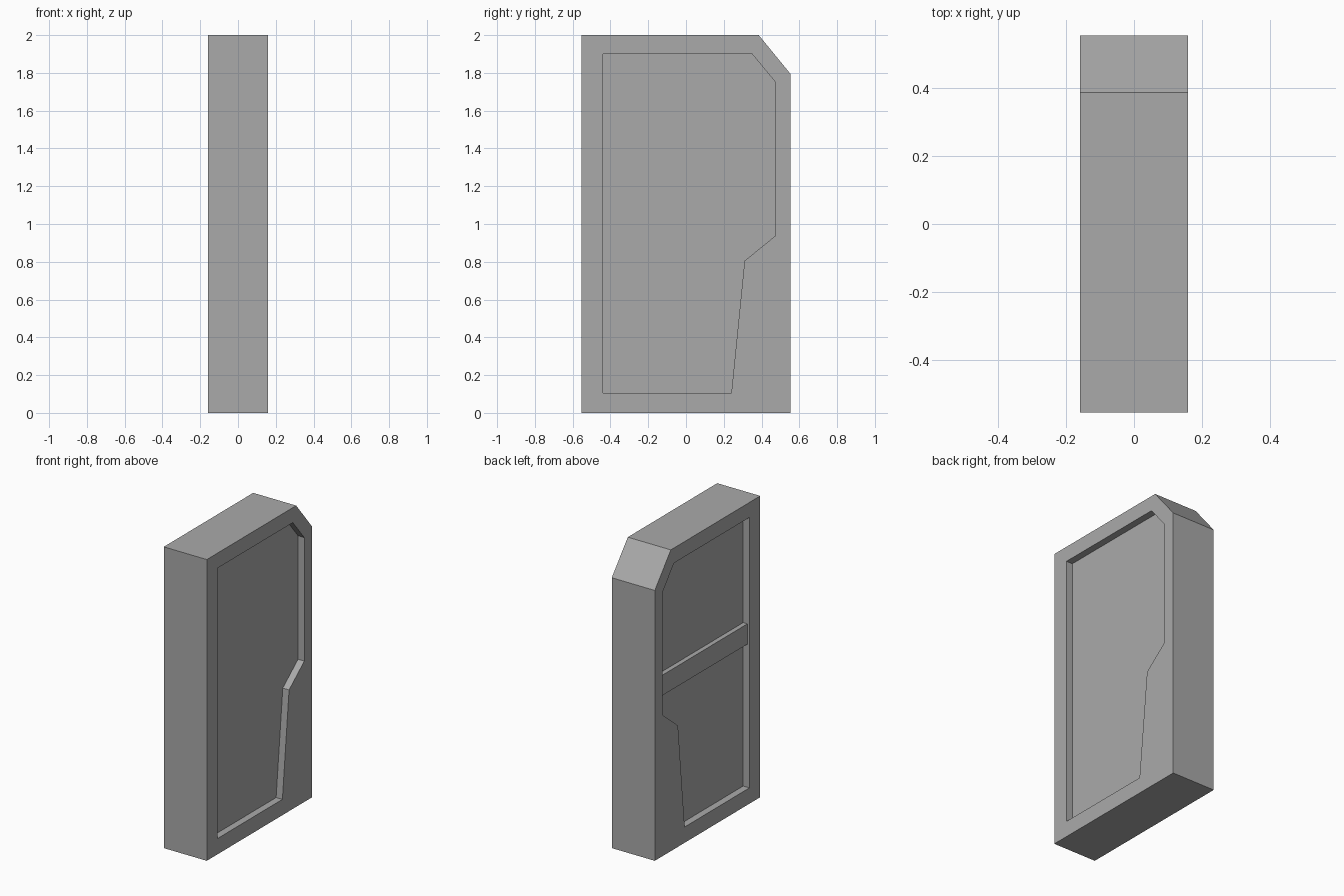
import bpy
import bmesh

cube = bpy.data.objects.get("Cube")
if cube:
    bpy.data.objects.remove(cube, do_unlink=True)

HALF = 0.158      # half thickness of the slab
DEPTH = 0.046     # depth of the recessed panels

grey = bpy.data.materials.new("plain grey")
grey.use_nodes = True
colour = (0.4, 0.4, 0.4, 1)
grey.diffuse_color = colour
grey.node_tree.nodes["Principled BSDF"].inputs["Base Color"].default_value = colour


def prism(name, outline, x0, x1):
    """Extrude a (y, z) outline along x from x0 to x1."""
    bm = bmesh.new()
    base = bm.faces.new([bm.verts.new((x0, y, z)) for y, z in outline])
    grown = bmesh.ops.extrude_face_region(bm, geom=[base])["geom"]
    top = [v for v in grown if isinstance(v, bmesh.types.BMVert)]
    bmesh.ops.translate(bm, verts=top, vec=(x1 - x0, 0, 0))
    bmesh.ops.recalc_face_normals(bm, faces=bm.faces)
    mesh = bpy.data.meshes.new(name)
    bm.to_mesh(mesh)
    bm.free()
    mesh.materials.append(grey)
    obj = bpy.data.objects.new(name, mesh)
    bpy.context.collection.objects.link(obj)
    return obj


# Slab with one clipped upper corner
slab_outline = [(-0.553, 0), (0.553, 0), (0.553, 1.795), (0.385, 2), (-0.553, 2)]
slab = prism("door_slab", slab_outline, -HALF, HALF)

# Stepped panel recess on both broad sides
panel_outline = [(-0.44, 0.105), (0.24, 0.105), (0.31, 0.805), (0.47, 0.935),
                 (0.47, 1.755), (0.35, 1.9), (-0.44, 1.9)]
for side, label in ((1, "left"), (-1, "right")):
    cutter = prism(label + "_recess_cutter", panel_outline,
                   side * (HALF - DEPTH), side * (HALF + 0.1))
    cutter.hide_render = True
    cutter.hide_viewport = True
    cutter.display_type = 'WIRE'
    cut = slab.modifiers.new(label + "_recess", 'BOOLEAN')
    cut.operation = 'DIFFERENCE'
    cut.solver = 'EXACT'
    cut.object = cutter

# Bake the cuts into the slab and drop the cutters
bpy.context.view_layer.update()
graph = bpy.context.evaluated_depsgraph_get()
cut_mesh = bpy.data.meshes.new_from_object(slab.evaluated_get(graph))
cutters = [m.object for m in slab.modifiers]
slab.modifiers.clear()
slab.data = cut_mesh
for cutter in cutters:
    bpy.data.objects.remove(cutter, do_unlink=True)

# Cross bar inside the right recess, set slightly below the rim
bar_outline = [(-0.44, 1.055), (0.47, 1.055), (0.47, 1.19), (-0.44, 1.19)]
prism("cross_bar", bar_outline, -HALF + 0.015, -HALF + DEPTH)
